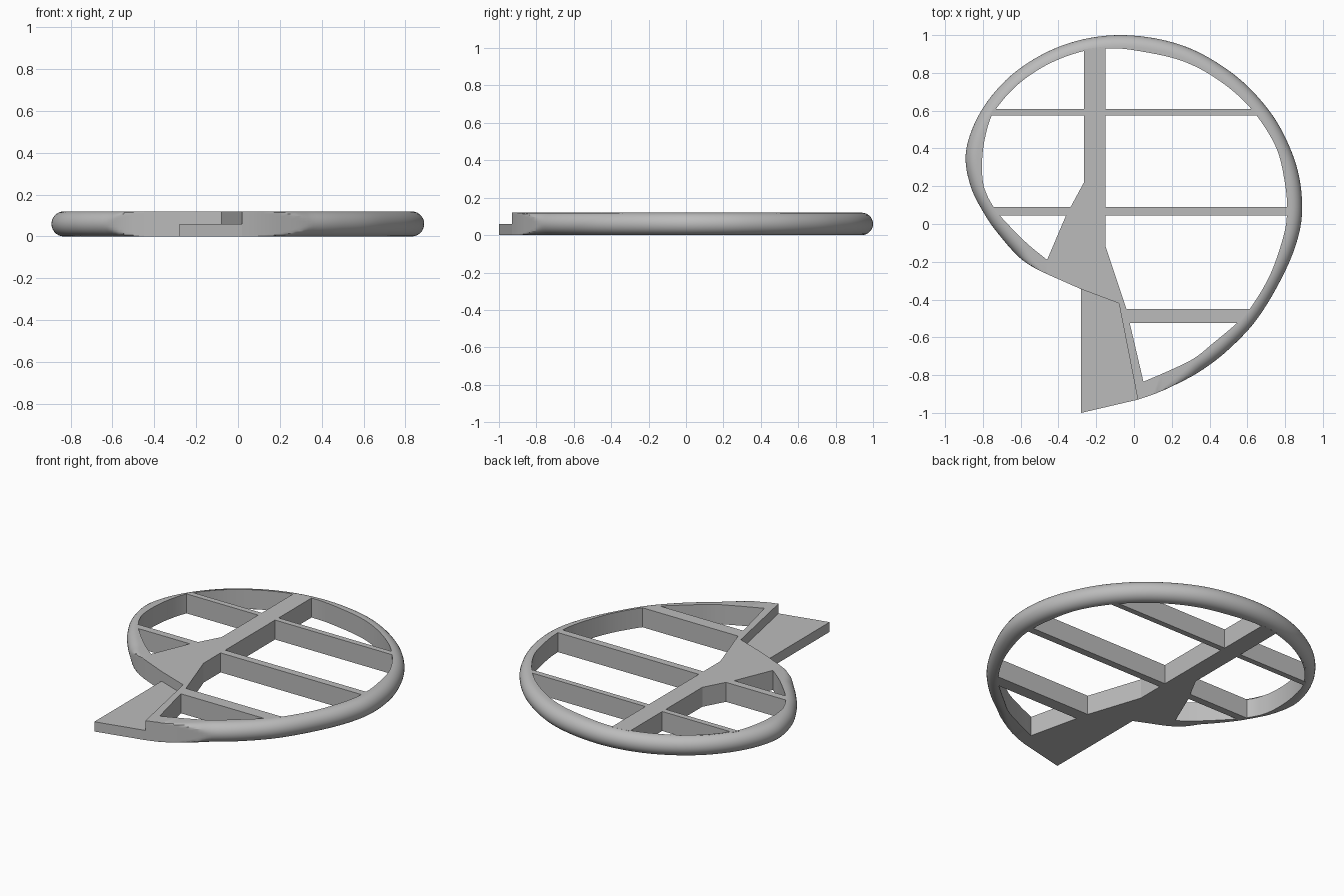
import bpy, bmesh, math
from mathutils import Vector

cube = bpy.data.objects.get("Cube")
if cube:
    bpy.data.objects.remove(cube, do_unlink=True)

H = 0.12          # full thickness
R = H / 2         # radius of the rounded outer edge

gray = bpy.data.materials.new("plain gray")
gray.use_nodes = True
gray.diffuse_color = (0.5, 0.5, 0.5, 1)
gray.node_tree.nodes["Principled BSDF"].inputs["Base Color"].default_value = (0.5, 0.5, 0.5, 1)


def finish(name, bm):
    bmesh.ops.recalc_face_normals(bm, faces=bm.faces)
    mesh = bpy.data.meshes.new(name)
    bm.to_mesh(mesh)
    bm.free()
    mesh.materials.append(gray)
    ob = bpy.data.objects.new(name, mesh)
    bpy.context.collection.objects.link(ob)
    return ob


def slab(name, outline, height=H):
    """Flat plate standing on the ground."""
    bm = bmesh.new()
    face = bm.faces.new([bm.verts.new((x, y, 0)) for x, y in outline])
    top = bmesh.ops.extrude_face_region(bm, geom=[face])["geom"]
    verts = [g for g in top if isinstance(g, bmesh.types.BMVert)]
    bmesh.ops.translate(bm, verts=verts, vec=(0, 0, height))
    return finish(name, bm)


def smooth_path(points, count):
    """Catmull-Rom curve through the points, resampled evenly by length."""
    p = [Vector(q) for q in points]
    p = [2 * p[0] - p[1]] + p + [2 * p[-1] - p[-2]]
    fine = []
    for a, b, c, d in zip(p, p[1:], p[2:], p[3:]):
        for k in range(16):
            t = k / 16
            fine.append(0.5 * (2 * b + (c - a) * t + (2 * a - 5 * b + 4 * c - d) * t * t
                               + (3 * b - a - 3 * c + d) * t ** 3))
    fine.append(p[-2])
    dist = [0]
    for a, b in zip(fine, fine[1:]):
        dist.append(dist[-1] + (b - a).length)
    out, j = [], 0
    for i in range(count):
        s = dist[-1] * i / (count - 1)
        while j < len(fine) - 2 and dist[j + 1] < s:
            j += 1
        out.append(fine[j].lerp(fine[j + 1], (s - dist[j]) / (dist[j + 1] - dist[j])))
    return out


# Rim: rounded outside, straight wall inside, cut flat towards both tips
outer = smooth_path([
    (.02, -.93), (.1, -.903), (.2, -.86), (.35, -.78), (.5, -.665), (.65, -.505), (.78, -.29),
    (.86, -.1), (.89, .07), (.87, .27), (.8, .46), (.7, .62), (.55, .775), (.35, .905),
    (.15, .975), (-.08, 1), (-.3, .97), (-.5, .89), (-.68, .76), (-.82, .58), (-.89, .38),
    (-.865, .2), (-.79, .05), (-.72, -.05), (-.62, -.165), (-.54, -.225), (-.45, -.27)], 180)
inner = smooth_path([
    (.05, -.835), (.2, -.77), (.32, -.71), (.42, -.63), (.55, -.52), (.62, -.44), (.72, -.27),
    (.79, -.07), (.81, .06), (.8, .21), (.75, .41), (.62, .61), (.45, .76), (.25, .865),
    (0, .92), (-.15, .93), (-.27, .915), (-.45, .85), (-.62, .745), (-.74, .6), (-.79, .45),
    (-.805, .3), (-.79, .18), (-.74, .08), (-.58, -.09), (-.46, -.19)], 180)

bm = bmesh.new()
rings = []
STEPS = 14
for i, (o, n) in enumerate(zip(outer, inner)):
    tangent = outer[min(i + 1, 179)] - outer[max(i - 1, 0)]
    inward = Vector((-tangent.y, tangent.x)).normalized()
    cut = 0
    if o.y < 0:
        cut = R * max(0, min(1, (.35 - o.x) / .25 if o.x > -.2 else (o.x + .62) / .15))
    ring = [bm.verts.new((n.x, n.y, 0))]
    for k in range(STEPS + 1):
        a = math.pi * k / STEPS
        q = o + inward * max(0, R - R * math.sin(a) - cut)
        ring.append(bm.verts.new((q.x, q.y, R - R * math.cos(a))))
    ring.append(bm.verts.new((n.x, n.y, H)))
    rings.append(ring)
for r, s in zip(rings, rings[1:]):
    for k in range(len(r)):
        m = (k + 1) % len(r)
        bm.faces.new((r[k], r[m], s[m], s[k]))
bm.faces.new(rings[0])
bm.faces.new(rings[-1])
rim = finish("rim", bm)
bpy.context.view_layer.objects.active = rim
rim.select_set(True)
bpy.ops.object.shade_smooth_by_angle(angle=math.radians(30))

# Spine that widens into the joint and runs down to the lower tip
slab("spine", [(-.265, .925), (-.15, .94), (-.15, -.12), (-.04, -.45), (.05, -.835),
               (.02, -.93), (-.08, -.42), (-.28, -.345), (-.45, -.27), (-.46, -.19),
               (-.36, .045), (-.265, .22)])

# Half-height tab beside the lower spine
slab("tab", [(-.28, -.345), (-.28, -1), (.02, -.93), (-.08, -.42)], R)

# Cross bars, split at the spine: lower y, upper y, then x ends at lower and upper y
bars = {
    "upper_bar_right": (.575, .61, -.765, -.745, -.265, -.265),
    "upper_bar_left": (.575, .61, -.15, -.15, .655, .63),
    "middle_bar_right": (.045, .09, -.715, -.755, -.36, -.335),
    "middle_bar_left": (.045, .09, -.15, -.15, .815, .815),
    "lower_bar_left": (-.525, -.45, -.023, -.04, .555, .62),
}
for name, (y0, y1, a0, a1, b0, b1) in bars.items():
    slab(name, [(a0, y0), (b0, y0), (b1, y1), (a1, y1)])
